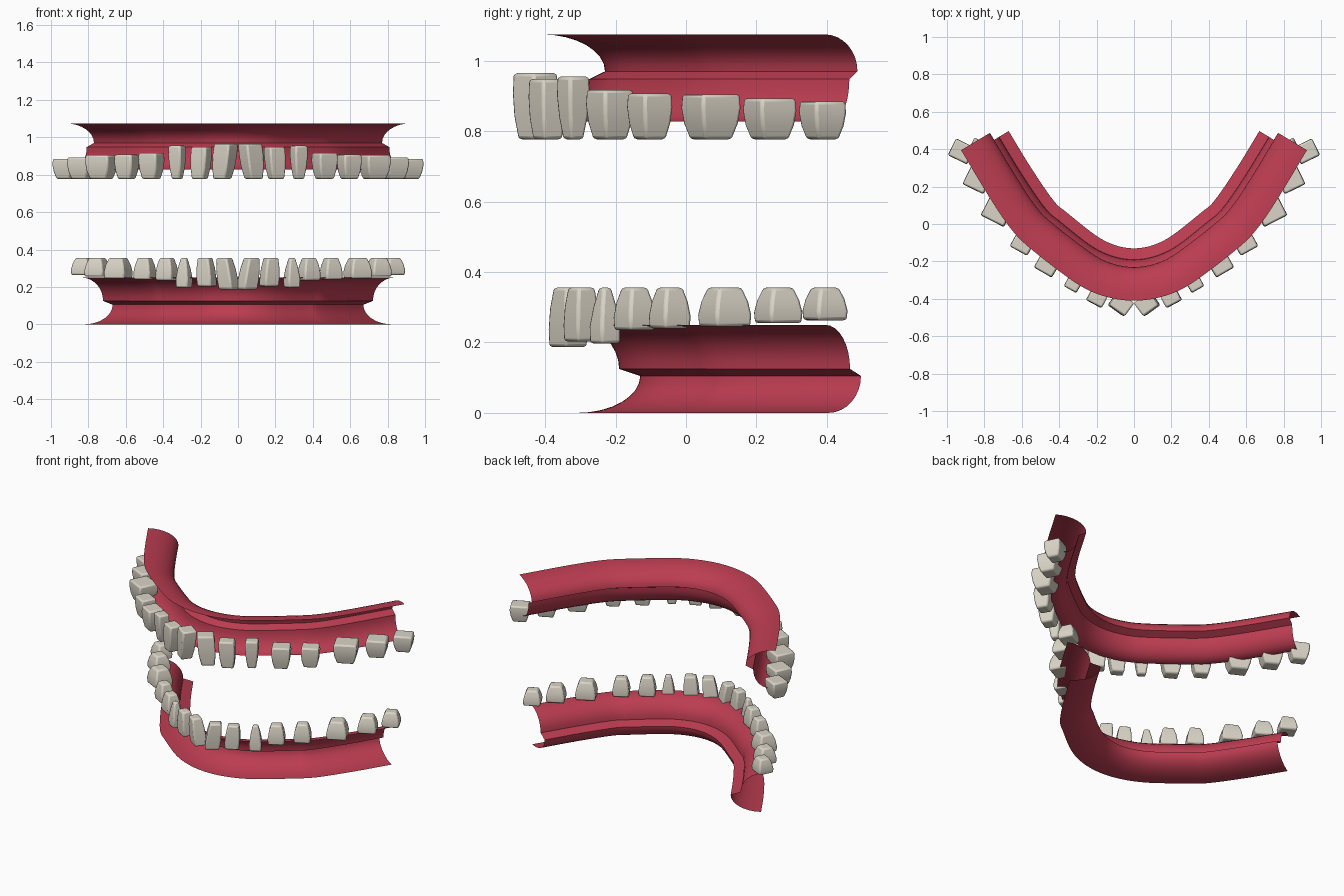
import bpy, bmesh, math
from mathutils import Vector

if "Cube" in bpy.data.objects:
    bpy.data.objects.remove(bpy.data.objects["Cube"])


def material(name, rgb):
    m = bpy.data.materials.new(name)
    m.diffuse_color = (*rgb, 1)
    m.use_nodes = True
    m.node_tree.nodes["Principled BSDF"].inputs["Base Color"].default_value = m.diffuse_color
    return m


GUM = material("gum_red", (0.50, 0.046, 0.082))
ENAMEL = material("tooth_ivory", (0.70, 0.66, 0.57))


def finish(name, bm, mat, angle):
    me = bpy.data.meshes.new(name)
    bm.to_mesh(me)
    bm.free()
    ob = bpy.data.objects.new(name, me)
    bpy.context.collection.objects.link(ob)
    me.materials.append(mat)
    bpy.ops.object.select_all(action='DESELECT')
    ob.select_set(True)
    bpy.context.view_layer.objects.active = ob
    bpy.ops.object.shade_smooth_by_angle(angle=math.radians(angle))
    return ob


def spline(pts, steps=6):
    """Catmull-Rom curve through 2D points."""
    p = [Vector(q) for q in pts]
    p = [2 * p[0] - p[1]] + p + [2 * p[-1] - p[-2]]
    out = []
    for i in range(1, len(p) - 2):
        a, b, c, d = p[i - 1:i + 3]
        for k in range(steps):
            t = k / steps
            out.append(0.5 * (2 * b + (c - a) * t + (2 * a - 5 * b + 4 * c - d) * t * t
                              + (3 * b - a - 3 * c + d) * t ** 3))
    return out + [p[-2]]


def quarter(o0, z0, o1, z1, n=8):
    """Quarter ellipse: vertical at (o0, z0), flaring out flat to (o1, z1)."""
    return [(o1 - (o1 - o0) * math.cos(a), z0 + (z1 - z0) * math.sin(a))
            for a in (i * math.pi / 2 / n for i in range(n + 1))]


def gum(name, half_path, profile):
    """Sweep an outward-offset/height profile along the symmetric arch."""
    path = spline(half_path + [(-x, y) for x, y in reversed(half_path[:-1])])
    bm = bmesh.new()
    rows = []
    for i, p in enumerate(path):
        t = (path[min(i + 1, len(path) - 1)] - path[max(i - 1, 0)]).normalized()
        n = Vector((t.y, -t.x))          # points away from the mouth
        rows.append([bm.verts.new((p.x + n.x * o, p.y + n.y * o, z)) for o, z in profile])
    for a, b in zip(rows, rows[1:]):
        for j in range(len(profile) - 1):
            bm.faces.new((a[j], b[j], b[j + 1], a[j + 1]))
    return finish(name, bm, GUM, 35)


# Gums: open sheets with two flanges meeting at a stepped waist
gum("upper_gum",
    [(-.77, .487), (-.626, .247), (-.52, .09), (-.43, .0), (-.22, -.16), (-.11, -.213), (0, -.23)],
    quarter(.045, .948, .14, .828)[::-1] + quarter(0, .97, .18, 1.075))
gum("lower_gum",
    [(-.67, .497), (-.55, .30), (-.43, .125), (-.36, .062), (-.20, -.064), (-.095, -.115), (0, -.13)],
    quarter(0, .105, .18, 0)[::-1] + quarter(.06, .125, .195, .25))


def tooth(name, side, x, y, w, d, z_root, z_tip, tip, deg, lean):
    """Tapered block with a slight bulge, turned outward and bevelled."""
    a = math.radians(deg)
    c, s = math.cos(a), math.sin(a)
    bm = bmesh.new()
    rings = []
    for f, k in ((0, .96), (.3, 1.0), (.65, .5 + .5 * (tip + .12)), (1, tip)):
        ring = []
        for u, v in ((-1, -1), (1, -1), (1, 1), (-1, 1)):
            px, py = u * w / 2 * k, v * d / 2 * k
            ring.append(bm.verts.new((side * (x + px * c - py * s + lean * (f - .4)),
                                      y + px * s + py * c,
                                      z_root + (z_tip - z_root) * f)))
        rings.append(ring)
    for r, q in zip(rings, rings[1:]):
        for i in range(4):
            j = (i + 1) % 4
            bm.faces.new((r[i], r[j], q[j], q[i]))
    bm.faces.new(rings[0])
    bm.faces.new(rings[-1])
    bmesh.ops.recalc_face_normals(bm, faces=bm.faces)
    ob = finish(name, bm, ENAMEL, 40)
    bev = ob.modifiers.new("rounded_edges", 'BEVEL')
    bev.width = .009
    bev.segments = 2
    bev.limit_method = 'ANGLE'
    bev.angle_limit = math.radians(40)


NAMES = ["back_molar", "middle_molar", "front_molar", "back_premolar",
         "front_premolar", "canine", "side_incisor", "centre_incisor"]

# x, y, width, depth, root height, tip scale, turn, lean
UPPER = [(.922, .388, .115, .10, .885, .68, 26, 0),
         (.836, .238, .125, .115, .893, .70, 26, 0),
         (.730, .071, .140, .125, .905, .70, 27, 0),
         (.595, -.103, .108, .095, .907, .70, 29, 0),
         (.463, -.216, .112, .10, .917, .70, 30, 0),
         (.325, -.320, .078, .070, .955, .62, 30, 0),
         (.198, -.393, .095, .080, .948, .75, 28, .01),
         (.072, -.428, .105, .090, .965, .75, 36, .02)]
LOWER = [(.828, .395, .105, .098, .263, .62, 27, 0),
         (.752, .262, .112, .105, .255, .62, 27, 0),
         (.640, .110, .122, .115, .245, .64, 27, 0),
         (.498, -.046, .100, .088, .240, .62, 29, 0),
         (.380, -.146, .100, .088, .235, .62, 30, 0),
         (.288, -.230, .074, .066, .197, .42, 30, 0),
         (.170, -.297, .088, .075, .203, .74, 29, .01),
         (.058, -.335, .090, .080, .187, .74, 35, .025)]

# Teeth, mirrored left and right
for jaw, rows, z_tip in (("upper", UPPER, .777), ("lower", LOWER, .356)):
    for label, (x, y, w, d, zr, tip, deg, lean) in zip(NAMES, rows):
        for side, sname in ((-1, "left"), (1, "right")):
            tooth(f"{jaw}_{label}_{sname}", side, x, y, w, d, zr, z_tip, tip, deg, lean)
